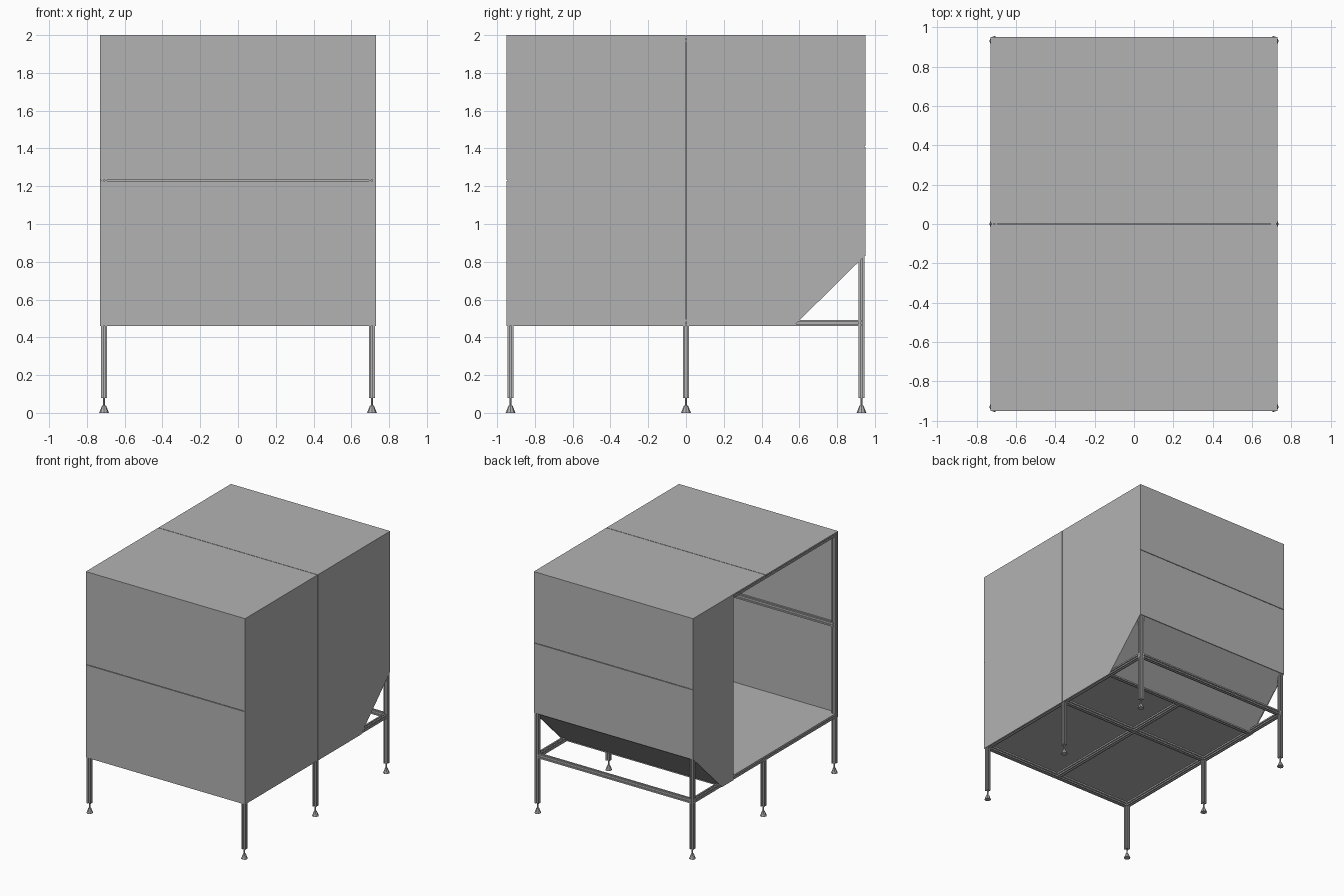
import bpy
import bmesh
from mathutils import Vector

cube = bpy.data.objects.get("Cube")
if cube:
    bpy.data.objects.remove(cube, do_unlink=True)

X, Y, TOP = 0.73, 0.95, 2.0      # outer half sizes and height
LOW, CHUTE = 0.46, 0.83          # underside of the body, bottom of the back wall
SLOPE_Y = 0.57                   # where the sloped panel meets the floor
BAR, SKIN, GAP = 0.032, 0.005, 0.002
H = BAR / 2

grey = bpy.data.materials.new("light_grey")
grey.use_nodes = True
colour = (0.45, 0.45, 0.45, 1)
grey.diffuse_color = colour
grey.node_tree.nodes["Principled BSDF"].inputs["Base Color"].default_value = colour


def finish(bm, name):
    bmesh.ops.recalc_face_normals(bm, faces=bm.faces)
    mesh = bpy.data.meshes.new(name)
    bm.to_mesh(mesh)
    bm.free()
    mesh.materials.append(grey)
    obj = bpy.data.objects.new(name, mesh)
    bpy.context.collection.objects.link(obj)
    return obj


def prism(name, points, offset):
    """Sweep a flat outline along an offset."""
    bm = bmesh.new()
    face = bm.faces.new([bm.verts.new(p) for p in points])
    swept = bmesh.ops.extrude_face_region(bm, geom=[face], use_keep_orig=True)
    verts = [v for v in swept["geom"] if isinstance(v, bmesh.types.BMVert)]
    bmesh.ops.translate(bm, verts=verts, vec=offset)
    return finish(bm, name)


def bar(name, start, end):
    """Square extrusion with a slot down each side, along one axis."""
    start, end = Vector(start), Vector(end)
    axis = (end - start).normalized()
    u = Vector((0, 0, 1)) if abs(axis.z) < 0.5 else Vector((1, 0, 0))
    v = axis.cross(u)
    s, d = BAR * 0.13, BAR * 0.25
    side = [(-H, H), (-s, H), (-s, H - d), (s, H - d), (s, H)]
    outline = []
    for turn in range(4):
        outline += side
        side = [(b, -a) for a, b in side]
    return prism(name, [start + u * a + v * b for a, b in outline], end - start)


def rect(name, axis, at, a0, a1, b0, b1):
    """Thin sheet facing an axis, starting at a position on it."""
    corners = [(a0, b0), (a1, b0), (a1, b1), (a0, b1)]
    points = []
    for c in corners:
        p = list(c)
        p.insert(axis, at)
        points.append(p)
    offset = [0, 0, 0]
    offset[axis] = SKIN
    return prism(name, points, offset)


px, py = X - SKIN - H, Y - SKIN - H    # post centres
low_z, high_z = LOW + H, TOP - SKIN - H

# Posts, legs, feet and side rails
for sx, side in ((1, "left"), (-1, "right")):
    x = sx * px
    for y, place in ((-py, "front"), (0, "middle"), (py, "back")):
        open_side = place == "middle" and sx < 0
        bar(f"{side}_{place}_post", (x, y, 0.08), (x, y, LOW if open_side else TOP - SKIN))
        for part, r1, r2, z, depth, n in (("foot", 0.026, 0.01, 0.02, 0.04, 8),
                                          ("foot_pin", 0.005, 0.005, 0.06, 0.05, 8)):
            bpy.ops.mesh.primitive_cone_add(vertices=n, radius1=r1, radius2=r2,
                                            depth=depth, location=(x, y, z))
            bpy.context.object.name = f"{side}_{place}_{part}"
            bpy.context.object.data.materials.append(grey)
    for z, level in ((low_z, "bottom"), (high_z, "top")):
        bar(f"{side}_{level}_rail", (x, -py, z), (x, py, z))

# Cross rails
for name, y, z in (("front_bottom_rail", -py, low_z), ("front_middle_rail", -py, 1.23),
                   ("front_top_rail", -py, high_z), ("floor_middle_rail", 0, low_z),
                   ("roof_middle_rail", 0, high_z), ("slope_rail", SLOPE_Y - H, low_z),
                   ("back_bottom_rail", py, low_z), ("back_lower_rail", py, CHUTE + H),
                   ("back_middle_rail", py, 1.41), ("back_top_rail", py, high_z)):
    bar(name, (-px, y, z), (px, y, z))
bar("floor_centre_rail", (0, -py, low_z), (0, SLOPE_Y - H, low_z))

# Floor, roof, front and back sheets
rect("floor", 2, LOW + BAR, -X + SKIN, X - SKIN, -Y + SKIN, SLOPE_Y)
rect("front_roof", 2, TOP - SKIN, -X, X, -Y, -GAP)
rect("back_roof", 2, TOP - SKIN, -X, X, GAP, Y)
wall_top = TOP - SKIN
for place, y, low, seam in (("front", -Y, LOW, 1.23), ("back", Y - SKIN, CHUTE, 1.41)):
    rect(f"{place}_lower_wall", 1, y, -X, X, low, seam - GAP)
    rect(f"{place}_upper_wall", 1, y, -X, X, seam + GAP, wall_top)

# Sloped sheet under the back wall
prism("sloped_panel", [(-X, Y - SKIN, CHUTE), (X, Y - SKIN, CHUTE),
                       (X, SLOPE_Y, LOW + 0.01), (-X, SLOPE_Y, LOW + 0.01)],
      (0, -SKIN, SKIN))

# Side sheets, with the lower back corner cut along the slope
wy = Y - SKIN


def back_side(name, x, y0):
    outline = [(y0, LOW), (SLOPE_Y, LOW), (wy, CHUTE), (wy, wall_top), (y0, wall_top)]
    prism(name, [(x, y, z) for y, z in outline], (SKIN, 0, 0))


rect("left_front_wall", 0, X - SKIN, -wy, -GAP, LOW, wall_top)
back_side("left_back_wall", X - SKIN, GAP)
back_side("right_back_wall", -X, 0.42)
